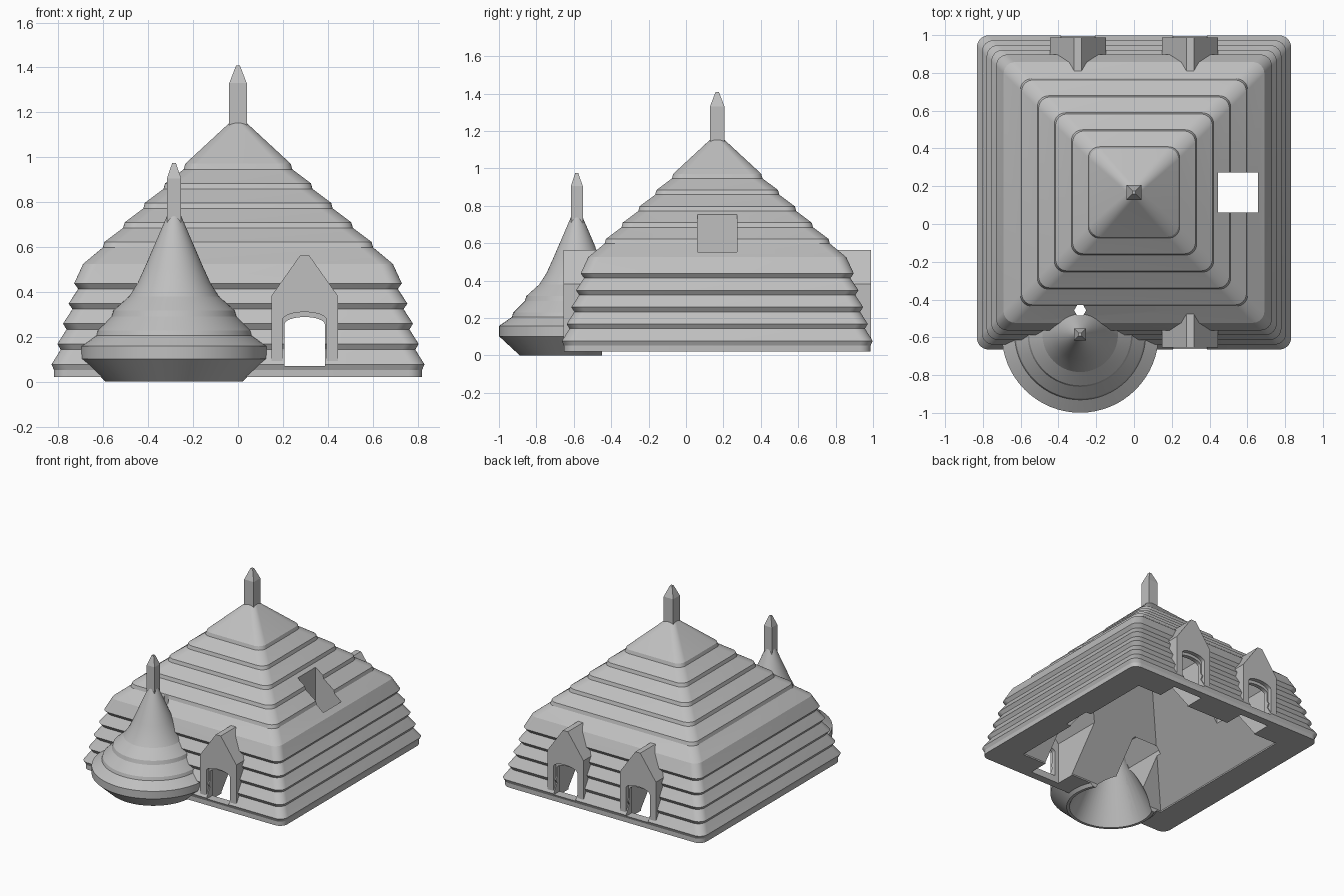
import bpy, bmesh, math
from math import cos, sin, pi

if "Cube" in bpy.data.objects:
    bpy.data.objects.remove(bpy.data.objects["Cube"])

CY = 0.167               # roof centre, y
TX, TY = -0.285, -0.584  # turret centre

stone = bpy.data.materials.new("light_grey")
stone.diffuse_color = (0.52, 0.52, 0.52, 1)
stone.use_nodes = True
stone.node_tree.nodes["Principled BSDF"].inputs["Base Color"].default_value = (0.52, 0.52, 0.52, 1)


def square(h, r=0.06, n=8):
    """Outline of a square with rounded corners."""
    r = min(r, h * 0.9)
    pts = []
    for q in range(4):
        a0 = q * pi / 2
        cx = (h - r) * (1 if q in (0, 3) else -1)
        cy = (h - r) * (1 if q in (0, 1) else -1)
        pts += [(cx + r * cos(a0 + i * pi / 2 / n), cy + r * sin(a0 + i * pi / 2 / n))
                for i in range(n + 1)]
    return pts


def circle(r, n=64):
    return [(r * cos(2 * pi * i / n), r * sin(2 * pi * i / n)) for i in range(n)]


def plain(h):
    return [(h, h), (-h, h), (-h, -h), (h, -h)]


def finish(bm, name):
    bmesh.ops.recalc_face_normals(bm, faces=bm.faces)
    me = bpy.data.meshes.new(name)
    bm.to_mesh(me)
    bm.free()
    me.materials.append(stone)
    ob = bpy.data.objects.new(name, me)
    bpy.context.collection.objects.link(ob)
    return ob


def loft(name, outline, profile, x, y):
    """Stack outlines of the given (size, z) pairs into a closed solid."""
    bm = bmesh.new()
    rings = [[bm.verts.new((x + px, y + py, z)) for px, py in outline(s)] for s, z in profile]
    for a, b in zip(rings, rings[1:]):
        for i in range(len(a)):
            j = (i + 1) % len(a)
            bm.faces.new((a[i], a[j], b[j], b[i]))
    bm.faces.new(rings[0])
    bm.faces.new(rings[-1])
    return finish(bm, name)


def extrude(name, pts, x, y0, y1):
    """Extrude an x-z outline along y."""
    bm = bmesh.new()
    f = bm.faces.new([bm.verts.new((x + px, y0, pz)) for px, pz in pts])
    res = bmesh.ops.extrude_face_region(bm, geom=[f])
    verts = [v for v in res["geom"] if isinstance(v, bmesh.types.BMVert)]
    bmesh.ops.translate(bm, verts=verts, vec=(0, y1 - y0, 0))
    return finish(bm, name)


def cut(ob, cutters):
    for c in cutters:
        m = ob.modifiers.new("cut", 'BOOLEAN')
        m.operation, m.solver, m.object = 'DIFFERENCE', 'EXACT', c
        c.hide_render = True
        c.hide_set(True)
    bpy.context.view_layer.update()


def smooth(ob):
    bpy.ops.object.select_all(action='DESELECT')
    ob.select_set(True)
    bpy.context.view_layer.objects.active = ob
    for m in list(ob.modifiers):
        bpy.ops.object.modifier_apply(modifier=m.name)
    bpy.ops.object.shade_smooth_by_angle(angle=math.radians(15))


def arch(w, z0, spring, top, n=16):
    pts = [(-w, z0), (w, z0)]
    pts += [(w * cos(pi * i / n), spring + (top - spring) * sin(pi * i / n)) for i in range(n + 1)]
    return pts


def gable(w, z0, eaves, ridge):
    return [(-w, z0), (w, z0), (w, eaves), (0.02, ridge), (-0.02, ridge), (-w, eaves)]


# Tiered roof: five overhanging lower courses, then five stepped upper courses
steps = [(0.82, 0.02), (0.82, 0.052), (0.831, 0.077)]
for i in range(4):
    steps += [(0.79 - 0.026 * i, 0.143 + 0.09 * i), (0.805 - 0.025 * i, 0.168 + 0.09 * i)]
steps.append((0.69, 0.525))
for i in range(5):
    steps += [(0.602 - 0.09 * i, 0.598 + 0.087 * i), (0.595 - 0.09 * i, 0.623 + 0.087 * i)]
steps.append((0.035, 1.156))
roof = loft("tiered_roof", square, steps, 0, CY)

# Round turret
turret = loft("turret", circle, [(0.305, 0), (0.415, 0.102), (0.415, 0.158), (0.347, 0.205),
                                 (0.34, 0.228), (0.278, 0.29), (0.27, 0.317), (0.2, 0.38),
                                 (0.162, 0.44), (0.13, 0.51), (0.03, 0.742)], TX, TY)

# Hollows and openings
roof_hollow = loft("roof_hollow_cutter", plain, [(0.615, -0.1), (0.615, 0.03), (0.005, 0.8)], 0, CY)
turret_hollow = loft("turret_hollow_cutter", circle, [(0.29, -0.01), (0.01, 0.56)], TX, TY)
turret_room = extrude("turret_room_cutter", gable(0.12, -0.1, 0.33, 0.45), TX, TY + 0.05, -0.2)
shaft = loft("chimney_shaft_cutter", plain, [(0.105, -0.1), (0.105, 1.2)], 0.551, CY)
gap = loft("gap_cutter", lambda r: circle(r, 6), [(0.032, -0.1), (0.032, 0.8)], TX, -0.457)

# Gabled dormers: thin arched fronts with open rooms behind
dormers, openings = [], []
for name, x, face, inward in (("front_left", 0.297, -0.655, 1),
                              ("back_left", 0.297, 0.988, -1),
                              ("back_right", -0.297, 0.988, -1)):
    d = extrude(name + "_dormer", gable(0.148, 0.06, 0.382, 0.563), x, face, face + inward * 0.3)
    door = extrude(name + "_door_cutter", arch(0.09, 0.07, 0.255, 0.288),
                   x, face - inward * 0.1, face + inward * 0.2)
    recess = extrude(name + "_recess_cutter", arch(0.098, 0.07, 0.275, 0.31),
                     x, face - inward * 0.1, face + inward * 0.03)
    room = extrude(name + "_room_cutter", gable(0.12, -0.1, 0.33, 0.45),
                   x, face + inward * 0.06, face + inward * 0.6)
    cut(d, [door, recess, room])
    dormers.append(d)
    openings += [door, room]

cut(roof, [roof_hollow, turret_hollow, turret_room, shaft, gap] + openings)
cut(turret, [turret_hollow, roof_hollow, turret_room, gap])
# The dormers end flush with the roof hollow
for d in dormers:
    cut(d, [roof_hollow])
for ob in dormers + [roof, turret]:
    smooth(ob)

# Pointed finials
loft("roof_finial", plain, [(0.039, 1.13), (0.039, 1.33), (0.009, 1.408)], 0, CY)
loft("turret_finial", plain, [(0.032, 0.7), (0.032, 0.905), (0.008, 0.975)], TX, TY)
